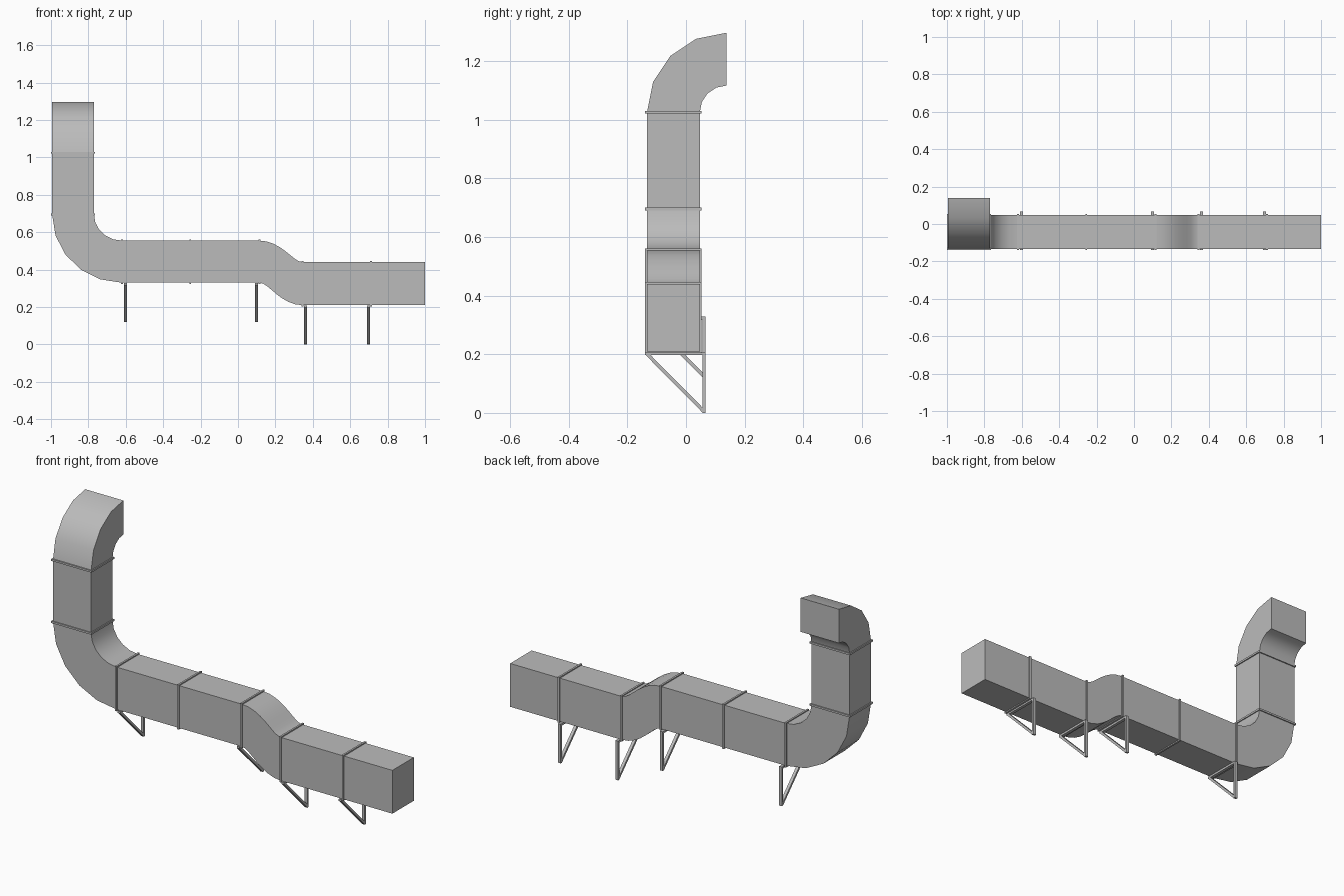
import bpy, bmesh, math
from mathutils import Vector

cube = bpy.data.objects.get("Cube")
if cube:
    bpy.data.objects.remove(cube, do_unlink=True)

metal = bpy.data.materials.new("galvanised grey")
metal.use_nodes = True
metal.diffuse_color = (0.5, 0.5, 0.5, 1)
metal.node_tree.nodes["Principled BSDF"].inputs["Base Color"].default_value = (0.5, 0.5, 0.5, 1)

Y0, Y1 = -0.133, 0.047        # duct front and back
X0, X1 = -0.994, -0.77        # riser sides
HIGH = (0.33, 0.555)          # raised run, bottom and top
LOW = (0.21, 0.44)            # lowered run, bottom and top
RISER = (0.695, 1.025)        # riser ends
BEND, S0, S1 = -0.62, 0.115, 0.345   # joints along the run


def finish(name, bm, smooth=False):
    bmesh.ops.recalc_face_normals(bm, faces=bm.faces)
    mesh = bpy.data.meshes.new(name)
    bm.to_mesh(mesh)
    bm.free()
    mesh.materials.append(metal)
    obj = bpy.data.objects.new(name, mesh)
    bpy.context.collection.objects.link(obj)
    if smooth:
        bpy.ops.object.select_all(action='DESELECT')
        obj.select_set(True)
        bpy.context.view_layer.objects.active = obj
        bpy.ops.object.shade_smooth_by_angle(angle=math.radians(40))
    return obj


def add_rings(bm, rings):
    """Skin a row of four-cornered rings and cap both ends."""
    rows = [[bm.verts.new(p) for p in ring] for ring in rings]
    for a, b in zip(rows, rows[1:]):
        for i in range(4):
            j = (i + 1) % 4
            bm.faces.new((a[i], a[j], b[j], b[i]))
    bm.faces.new(rows[0])
    bm.faces.new(rows[-1])


def add_box(bm, lo, hi):
    add_rings(bm, [[(lo[0], lo[1], z), (hi[0], lo[1], z), (hi[0], hi[1], z), (lo[0], hi[1], z)]
                   for z in (lo[2], hi[2])])


def box(name, lo, hi):
    bm = bmesh.new()
    add_box(bm, lo, hi)
    finish(name, bm)


def duct_ring(bottom, top):
    """Ring across y from an (x, z) pair below and one above."""
    (xa, za), (xb, zb) = bottom, top
    return [(xa, Y0, za), (xa, Y1, za), (xb, Y1, zb), (xb, Y0, zb)]


# straight ducts
box("lower_duct", (S1, Y0, LOW[0]), (1, Y1, LOW[1]))
box("upper_duct", (BEND, Y0, HIGH[0]), (S0, Y1, HIGH[1]))
box("riser_duct", (X0, Y0, RISER[0]), (X1, Y1, RISER[1]))

# offset bend joining the two runs
rings = []
STEPS = 8
for k in range(STEPS + 1):
    t = k / STEPS
    ease = (1 - math.cos(math.pi * t)) / 2
    x = S0 + (S1 - S0) * t
    lean = 0.025 * math.sin(math.pi * t)
    zb, zt = (h + (l - h) * ease for h, l in zip(HIGH, LOW))
    rings.append(duct_ring((x - lean, zb), (x + lean, zt)))
bm = bmesh.new()
add_rings(bm, rings)
finish("offset_bend", bm, True)

# elbow from the raised run up into the riser
rings = []
for k in range(6):
    a = math.radians(18 * k)
    c, s = math.cos(a), math.sin(a)
    rings.append(duct_ring(*[(BEND + (x - BEND) * c, RISER[0] + (z - RISER[0]) * s)
                             for x, z in zip((X0, X1), HIGH)]))
bm = bmesh.new()
add_rings(bm, rings)
finish("riser_elbow", bm, True)

# outlet elbow turning towards the back
PIVOT = 0.138
rings = []
for k in range(5):
    a = math.radians(22.5 * k)
    (yo, zo), (yi, zi) = [(PIVOT - r * math.cos(a), RISER[1] + r * math.sin(a))
                          for r in (PIVOT - Y0, PIVOT - Y1)]
    rings.append([(X0, yo, zo), (X1, yo, zo), (X1, yi, zi), (X0, yi, zi)])
bm = bmesh.new()
add_rings(bm, rings)
finish("outlet_elbow", bm, True)

# raised joint flanges
RIM, HALF = 0.006, 0.005
for i, (x, (zb, zt)) in enumerate([(BEND, HIGH), (-0.255, HIGH), (S0, HIGH), (S1, LOW), (0.712, LOW)]):
    box(f"run_flange_{i + 1}", (x - HALF, Y0 - RIM, zb - RIM), (x + HALF, Y1 + RIM, zt + RIM))
for i, z in enumerate(RISER):
    box(f"riser_flange_{i + 1}", (X0 - RIM, Y0 - RIM, z - HALF), (X1 + RIM, Y1 + RIM, z + HALF))

# triangular wall brackets
BAR, BACK, DROP = 0.008, 0.067, 0.208
for i, (x, top) in enumerate([(-0.602, HIGH[0]), (0.098, HIGH[0]), (0.36, LOW[0]), (0.697, LOW[0])]):
    foot = top - DROP - 0.002
    top -= 0.002
    bm = bmesh.new()
    add_box(bm, (x - BAR, BACK - 0.011, foot), (x + BAR, BACK, top))
    add_box(bm, (x - BAR, Y0 - RIM, top - 0.011), (x + BAR, BACK, top))
    a, b = Vector((x, Y0, top - 0.007)), Vector((x, BACK - 0.007, foot + 0.006))
    side = Vector((BAR, 0, 0))
    up = (b - a).normalized().cross(Vector((1, 0, 0))) * 0.006
    add_rings(bm, [[p - side - up, p + side - up, p + side + up, p - side + up] for p in (a, b)])
    finish(f"wall_bracket_{i + 1}", bm)
